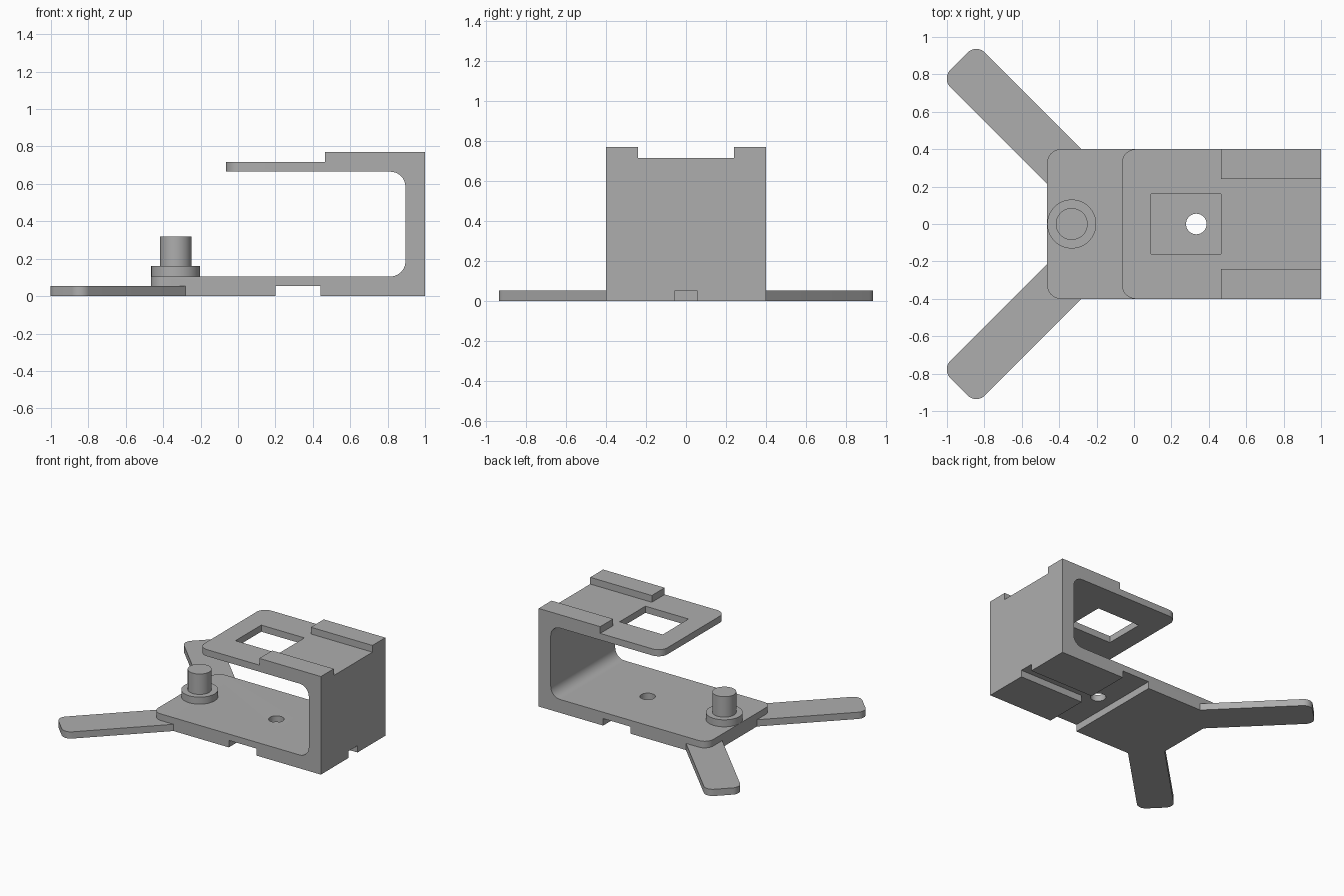
import bpy
import bmesh
from math import radians, cos, sin, pi
from mathutils import Matrix, Vector

cube = bpy.data.objects.get("Cube")
if cube:
    bpy.data.objects.remove(cube, do_unlink=True)

GREY = (0.42, 0.42, 0.42, 1)
grey = bpy.data.materials.new("plain grey")
grey.use_nodes = True
grey.diffuse_color = GREY
grey.node_tree.nodes["Principled BSDF"].inputs["Base Color"].default_value = GREY


def finish(name, bm):
    bmesh.ops.recalc_face_normals(bm, faces=bm.faces)
    mesh = bpy.data.meshes.new(name)
    bm.to_mesh(mesh)
    bm.free()
    mesh.materials.append(grey)
    obj = bpy.data.objects.new(name, mesh)
    bpy.context.collection.objects.link(obj)
    return obj


def activate(obj):
    bpy.ops.object.select_all(action='DESELECT')
    obj.select_set(True)
    bpy.context.view_layer.objects.active = obj


def box(name, lo, hi):
    bm = bmesh.new()
    lo, hi = Vector(lo), Vector(hi)
    mat = Matrix.Translation((lo + hi) / 2) @ Matrix.Diagonal((*(hi - lo), 1))
    bmesh.ops.create_cube(bm, size=1, matrix=mat)
    return finish(name, bm)


def add_cylinder(bm, x, radius, z0, z1):
    bmesh.ops.create_cone(bm, cap_ends=True, segments=64, radius1=radius, radius2=radius,
                          depth=z1 - z0, matrix=Matrix.Translation((x, 0, (z0 + z1) / 2)))


def extrude(points, offset):
    bm = bmesh.new()
    face = bm.faces.new([bm.verts.new(p) for p in points])
    new = bmesh.ops.extrude_face_region(bm, geom=[face])["geom"]
    bmesh.ops.translate(bm, vec=offset,
                        verts=[v for v in new if isinstance(v, bmesh.types.BMVert)])
    return bm


def round_edges(bm, radius, test):
    edges = [e for e in bm.edges if test(*e.verts)]
    bmesh.ops.bevel(bm, geom=edges, offset=radius, offset_type='OFFSET', segments=10,
                    profile=0.5, affect='EDGES', clamp_overlap=False)


def combine(target, tool, operation):
    mod = target.modifiers.new("combine", 'BOOLEAN')
    mod.operation, mod.solver, mod.object = operation, 'EXACT', tool
    activate(target)
    bpy.ops.object.modifier_apply(modifier=mod.name)
    bpy.data.objects.remove(tool, do_unlink=True)


# C-shaped frame: side profile pulled across the width
W, BACK = 0.4, -0.465
LIP, WALL = -0.065, 0.895
profile = [(BACK, 0), (1, 0), (1, 0.77), (0.465, 0.77), (0.465, 0.717), (LIP, 0.717),
           (LIP, 0.665), (WALL, 0.665), (WALL, 0.105), (BACK, 0.105)]
bm = extrude([(x, -W, z) for x, z in profile], (0, 2 * W, 0))
# Inner fillets beside the upright wall
round_edges(bm, 0.08, lambda a, b: abs(a.co.x - WALL) < 1e-4 and abs(b.co.x - WALL) < 1e-4
            and abs(a.co.y - b.co.y) > 0.1)
# Rounded free corners of both plates
round_edges(bm, 0.075, lambda a, b: a.co.x < 0 and abs(a.co.x - b.co.x) < 1e-4
            and abs(a.co.z - b.co.z) > 0.01)
frame = finish("frame", bm)

# Channel between the rails, window, and slots under the base
cuts = [((0.4, -0.24, 0.717), (1.1, 0.24, 0.9)),
        ((0.09, -0.16, 0.6), (0.465, 0.16, 0.75)),
        ((0.2, -0.5, -0.1), (0.44, 0.5, 0.055)),
        ((0.4, -0.055, -0.1), (1.1, 0.055, 0.053))]
for lo, hi in cuts:
    combine(frame, box("cutter", lo, hi), 'DIFFERENCE')

# Screw hole through the base plate
bm = bmesh.new()
add_cylinder(bm, 0.333, 0.055, -0.1, 0.3)
combine(frame, finish("hole_cutter", bm), 'DIFFERENCE')

# Splayed legs, joined into the base
HALF, INNER, OUTER = 0.131, 0.39, 1.277
for side in (1, -1):
    corners = [(INNER, -HALF, 0), (OUTER, -HALF, 0), (OUTER, HALF, 0), (INNER, HALF, 0)]
    bm = extrude(corners, (0, 0, 0.053))
    round_edges(bm, 0.065, lambda a, b: a.co.x > 1 and b.co.x > 1
                and abs(a.co.z - b.co.z) > 0.01)
    turn = Matrix.Rotation(side * radians(135), 4, 'Z')
    place = Matrix.Translation((-0.0325, -0.0325 * side, 0))
    bmesh.ops.transform(bm, matrix=place @ turn, verts=bm.verts)
    combine(frame, finish("leg", bm), 'UNION')

# Collared peg: stepped profile turned about its axis
steps = [(0, 0.09), (0.131, 0.09), (0.131, 0.16), (0.085, 0.16), (0.085, 0.32), (0, 0.32)]
bm = bmesh.new()
verts = [bm.verts.new((r, 0, z)) for r, z in steps]
edges = [bm.edges.new(pair) for pair in zip(verts, verts[1:])]
bmesh.ops.spin(bm, geom=verts + edges, cent=(0, 0, 0), axis=(0, 0, 1),
               angle=2 * pi, steps=64, use_duplicate=False)
bmesh.ops.remove_doubles(bm, verts=bm.verts, dist=1e-4)
bmesh.ops.translate(bm, vec=(-0.333, 0, 0), verts=bm.verts)
peg = finish("peg", bm)

for obj in (frame, peg):
    activate(obj)
    bpy.ops.object.shade_smooth_by_angle(angle=radians(30))
